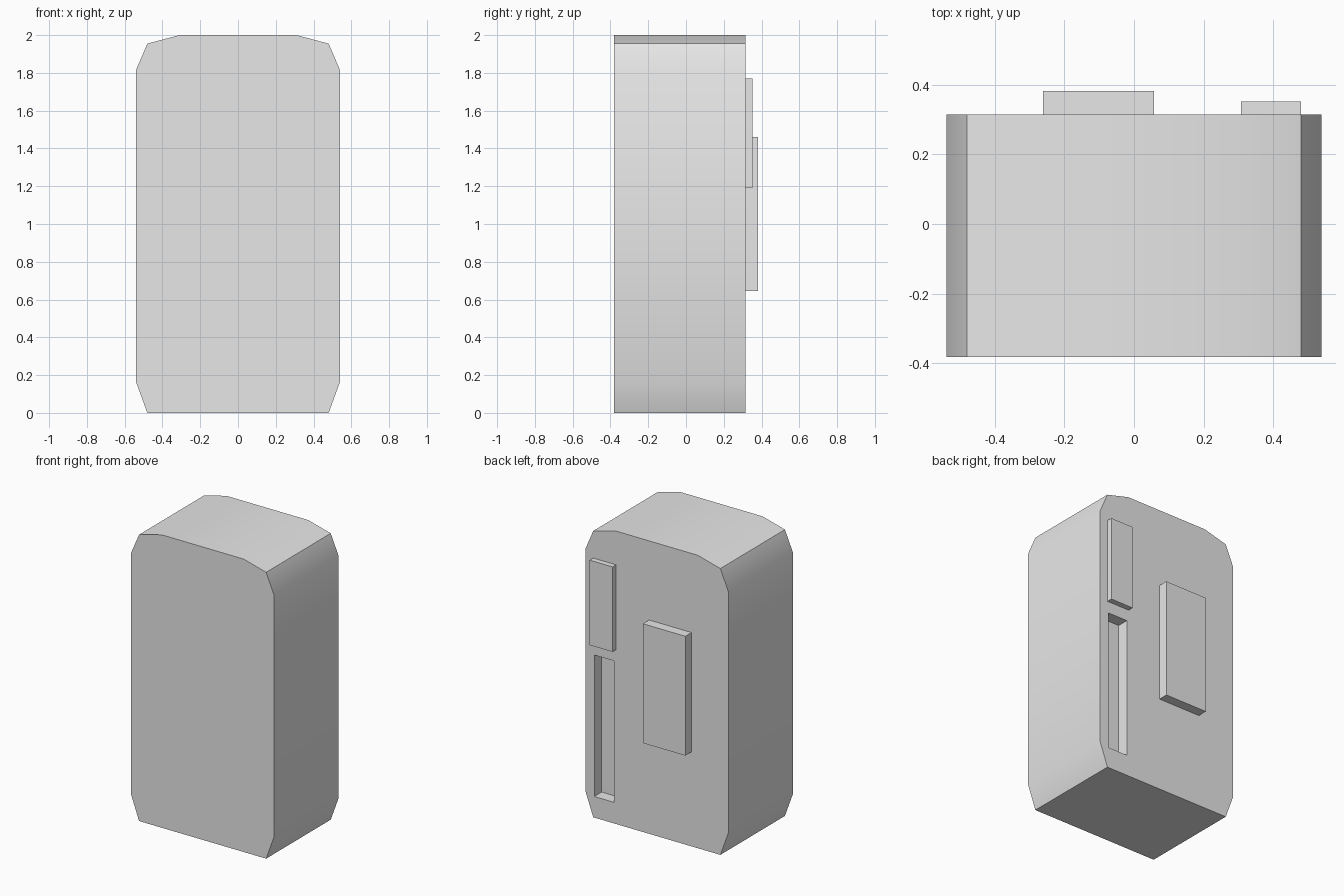
import bpy, bmesh, math

cube = bpy.data.objects.get("Cube")
if cube:
    bpy.data.objects.remove(cube, do_unlink=True)

# One plain grey for every part
GREY = (0.8, 0.8, 0.8, 1.0)
grey = bpy.data.materials.new("plain_grey")
grey.use_nodes = True
grey.diffuse_color = GREY
grey.node_tree.nodes["Principled BSDF"].inputs["Base Color"].default_value = GREY


def extruded(name, outline, y0, y1):
    """Extrude an x-z outline from y0 back to y1."""
    bm = bmesh.new()
    face = bm.faces.new([bm.verts.new((x, y0, z)) for x, z in outline])
    new = bmesh.ops.extrude_face_region(bm, geom=[face])["geom"]
    moved = [v for v in new if isinstance(v, bmesh.types.BMVert)]
    bmesh.ops.translate(bm, verts=moved, vec=(0, y1 - y0, 0))
    bmesh.ops.recalc_face_normals(bm, faces=bm.faces)
    mesh = bpy.data.meshes.new(name)
    bm.to_mesh(mesh)
    bm.free()
    mesh.materials.append(grey)
    obj = bpy.data.objects.new(name, mesh)
    bpy.context.collection.objects.link(obj)
    return obj


def box(name, x0, x1, z0, z1, y0, y1):
    return extruded(name, [(x0, z0), (x1, z0), (x1, z1), (x0, z1)], y0, y1)


FRONT, BACK = -0.382, 0.315

# Body: mirrored outline with chamfered corners
half = [(0.48, 0), (0.54, 0.165), (0.54, 1.815), (0.48, 1.955), (0.31, 2.0)]
body = extruded("body", half + [(-x, z) for x, z in reversed(half)], FRONT, BACK)

# Long slot sunk into the back
cutter = box("slot_cutter", 0.322, 0.472, 0.144, 1.11, BACK - 0.08, BACK + 0.1)
cutter.hide_render = True
cut = body.modifiers.new("slot", "BOOLEAN")
cut.operation = "DIFFERENCE"
cut.solver = "EXACT"
cut.object = cutter
bpy.ops.object.select_all(action="DESELECT")
body.select_set(True)
bpy.context.view_layer.objects.active = body
bpy.ops.object.modifier_apply(modifier=cut.name)
bpy.data.objects.remove(cutter, do_unlink=True)
bpy.ops.object.shade_smooth_by_angle(angle=math.radians(30))

# Raised plates on the back
box("centre_back_plate", -0.262, 0.058, 0.645, 1.46, BACK, 0.382)
box("upper_back_plate", 0.308, 0.48, 1.19, 1.77, BACK, 0.353)
